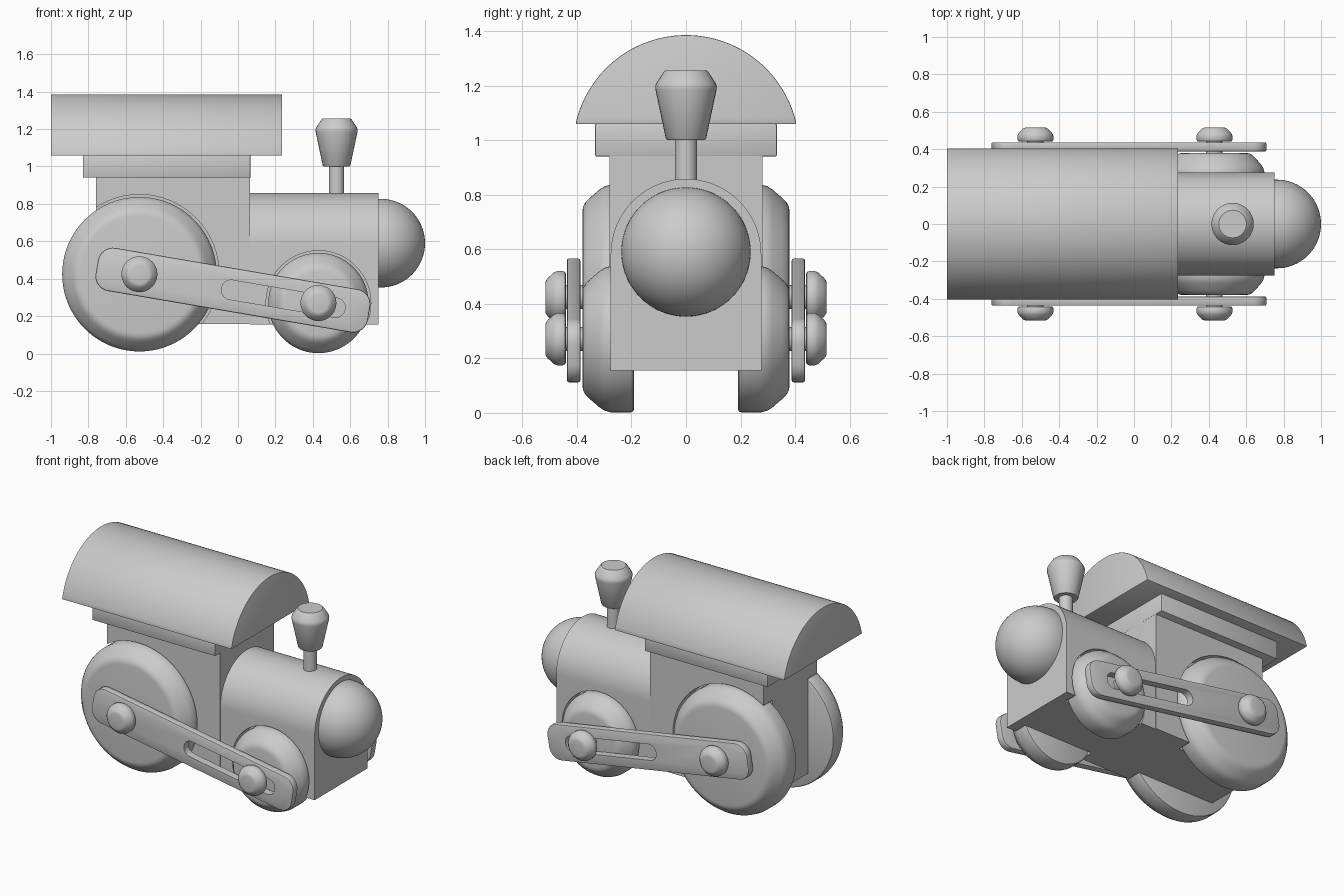
import bpy, bmesh
from math import sin, cos, pi, radians, atan2

if "Cube" in bpy.data.objects:
    bpy.data.objects.remove(bpy.data.objects["Cube"])


def make(name, bm, bevel=0.0, cutters=(), mirror=False):
    """Turn a bmesh into a finished object, applying bevel, cuts and mirror."""
    bmesh.ops.remove_doubles(bm, verts=bm.verts, dist=1e-5)
    bmesh.ops.recalc_face_normals(bm, faces=bm.faces)
    me = bpy.data.meshes.new(name)
    bm.to_mesh(me)
    bm.free()
    ob = bpy.data.objects.new(name, me)
    bpy.context.collection.objects.link(ob)
    if bevel:
        b = ob.modifiers.new("bevel", 'BEVEL')
        b.width, b.segments, b.limit_method = bevel, 2, 'ANGLE'
        b.angle_limit = radians(40)
    for c in cutters:
        m = ob.modifiers.new("cut", 'BOOLEAN')
        m.operation, m.solver, m.object = 'DIFFERENCE', 'EXACT', c
    if mirror:
        m = ob.modifiers.new("mirror", 'MIRROR')
        m.use_axis = (False, True, False)
    bpy.ops.object.select_all(action='DESELECT')
    ob.select_set(True)
    bpy.context.view_layer.objects.active = ob
    bpy.ops.object.convert(target='MESH')
    bpy.ops.object.shade_smooth_by_angle(angle=radians(32))
    return ob


def prism(pts, axis, a, b):
    """Extrude a 2D outline along x (outline y,z) or y (outline x,z)."""
    bm = bmesh.new()
    put = (lambda p, d: (d, p[0], p[1])) if axis == 'x' else (lambda p, d: (p[0], d, p[1]))
    v0 = [bm.verts.new(put(p, a)) for p in pts]
    v1 = [bm.verts.new(put(p, b)) for p in pts]
    n = len(pts)
    bm.faces.new(v0)
    bm.faces.new(v1)
    for i in range(n):
        j = (i + 1) % n
        bm.faces.new((v0[i], v0[j], v1[j], v1[i]))
    return bm


def lathe(profile, axis, c, seg=64):
    """Revolve (radius, height) points round an axis through c."""
    bm = bmesh.new()
    rings = []
    for r, h in profile:
        ring = []
        for i in range(seg):
            u, v = r * cos(2 * pi * i / seg), r * sin(2 * pi * i / seg)
            p = {'x': (h, u, v), 'y': (u, h, v), 'z': (u, v, h)}[axis]
            ring.append(bm.verts.new([p[k] + c[k] for k in range(3)]))
        rings.append(ring)
    for q, s in zip(rings, rings[1:]):
        for i in range(seg):
            j = (i + 1) % seg
            bm.faces.new((q[i], q[j], s[j], s[i]))
    return bm


def arc(cx, cy, r, a0, a1, n):
    return [(cx + r * cos(radians(a0 + (a1 - a0) * i / n)),
             cy + r * sin(radians(a0 + (a1 - a0) * i / n))) for i in range(n + 1)]


def rect(x0, x1, y0, y1):
    return [(x0, y0), (x1, y0), (x1, y1), (x0, y1)]


REAR, FRONT = (-0.527, 0.424), (0.43, 0.27)
R_REAR, R_FRONT = 0.413, 0.268

# Wheel arch cutters, both sides
cutters = []
for (x, z), r in ((REAR, R_REAR + 0.013), (FRONT, R_FRONT + 0.012)):
    prof = [(0, 0.185), (r, 0.185), (r, 0.6), (0, 0.6)]
    cutters.append(make("arch_cutter", lathe(prof, 'y', (x, 0, z)), mirror=True))
rear_arch, front_arch = cutters

# Cab, cornice and curved roof
make("cab", prism(rect(-0.76, 0.065, 0.158, 0.942), 'y', -0.28, 0.28), cutters=[rear_arch])
make("cab_cornice", prism(rect(-0.83, 0.067, 0.94, 1.06), 'y', -0.334, 0.334), bevel=0.006)
R = 0.4146
a = 12.3
make("roof", prism(arc(0, 1.385 - R, R, a, 180 - a, 48), 'x', -1.0, 0.236), bevel=0.004)

# Boiler with rounded top
boiler = [(-0.276, 0.155), (0.276, 0.155)] + arc(0, 0.582, 0.276, 0, 180, 40)
make("boiler", prism(boiler, 'x', 0.065, 0.752), cutters=[front_arch])

# Domed nose
dome = [(0, -0.015), (0.237, -0.015)] + arc(0, 0, 0.237, 0, 90, 20)
make("nose", lathe(dome, 'x', (0.763, 0, 0.59)))

# Chimney
make("chimney_stem", lathe([(0, 0.8), (0.041, 0.8), (0.041, 1.02), (0, 1.02)], 'z', (0.527, 0, 0), 32))
cup = [(0, 1.0), (0.069, 1.0), (0.074, 1.006), (0.112, 1.185), (0.113, 1.198),
       (0.108, 1.21), (0.082, 1.25), (0.074, 1.256), (0, 1.256)]
make("chimney_cup", lathe(cup, 'z', (0.527, 0, 0), 32))

# Wheels, hubs and pins
for tag, (x, z), r in (("rear", REAR, R_REAR), ("front", FRONT, R_FRONT)):
    prof = [(0, 0.19), (r - 0.012, 0.19), (r - 0.003, 0.194), (r, 0.203), (r, 0.275),
            (r - 0.006, 0.298), (r - 0.018, 0.317), (r - 0.05, 0.354),
            (r - 0.064, 0.368), (r - 0.08, 0.377), (r - 0.098, 0.38), (0, 0.38)]
    make(tag + "_wheels", lathe(prof, 'y', (x, 0, z), 80), mirror=True)
    pin = [(0, 0.36), (0.044, 0.36), (0.044, 0.44), (0.084, 0.44), (0.092, 0.443),
           (0.096, 0.452), (0.096, 0.472), (0.091, 0.484), (0.07, 0.507),
           (0.06, 0.514), (0.05, 0.516), (0, 0.516)]
    make(tag + "_pins", lathe(pin, 'y', (x, 0, z), 40), mirror=True)


# Slotted coupling rods, outlined along the tilted line between the pins
def rod_outline(u0, u1, h, r):
    t = atan2(-0.163, 0.957)
    pts = (arc(u1 - r, h - r, r, 0, 90, 8) + arc(u0 + r, h - r, r, 90, 180, 8)
           + arc(u0 + r, r - h, r, 180, 270, 8) + arc(u1 - r, r - h, r, 270, 360, 8))
    return [(REAR[0] + u * cos(t) - v * sin(t), REAR[1] + u * sin(t) + v * cos(t)) for u, v in pts]


slot = make("slot_cutter", prism(rod_outline(0.446, 1.115, 0.052, 0.05), 'y', 0.3, 0.5))
make("coupling_rods", prism(rod_outline(-0.231, 1.245, 0.117, 0.08), 'y', 0.387, 0.437),
     bevel=0.008, cutters=[slot], mirror=True)

# Remove the helpers
for c in (rear_arch, front_arch, slot):
    bpy.data.objects.remove(c, do_unlink=True)
